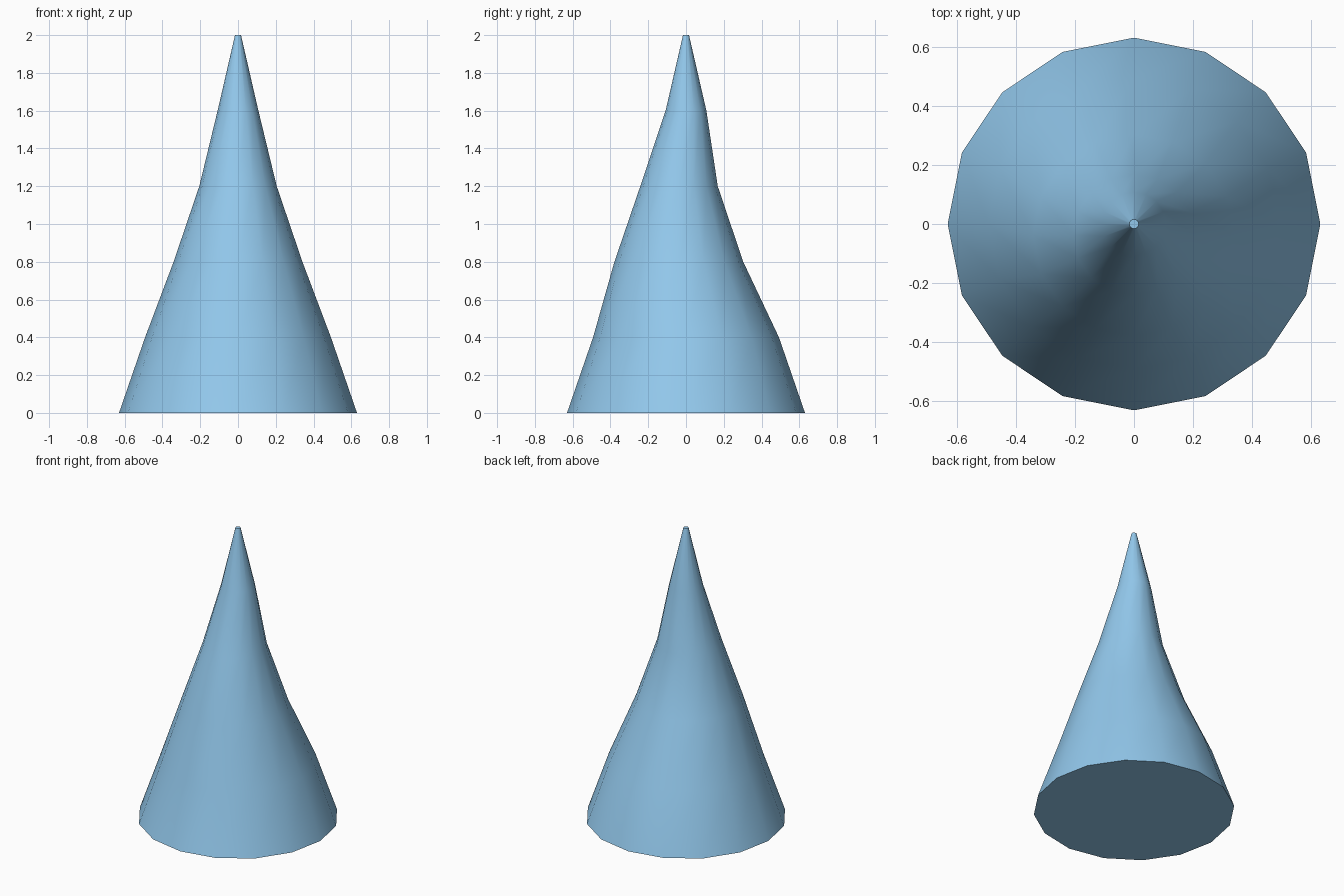
import bpy, bmesh, math

if "Cube" in bpy.data.objects:
    bpy.data.objects.remove(bpy.data.objects["Cube"])

SIDES = 16
# rings of the spike: height, radius, shift along y
RINGS = [(0.0, 0.63, 0.0), (0.4, 0.492, 0.0), (0.8, 0.341, -0.038),
         (1.2, 0.205, -0.037), (1.6, 0.108, 0.0), (2.0, 0.016, 0.0)]


def ring(bm, z, r, dy):
    return [bm.verts.new((r * math.cos(math.tau * i / SIDES),
                          r * math.sin(math.tau * i / SIDES) + dy, z))
            for i in range(SIDES)]


# slightly bent tapering body with flat caps
bm = bmesh.new()
loops = [ring(bm, *row) for row in RINGS]
for low, high in zip(loops, loops[1:]):
    for i in range(SIDES):
        j = (i + 1) % SIDES
        bm.faces.new((low[i], low[j], high[j], high[i]))
bm.faces.new(loops[0][::-1])
bm.faces.new(loops[-1])

mesh = bpy.data.meshes.new("bent_cone")
bm.to_mesh(mesh)
bm.free()
cone = bpy.data.objects.new("bent_cone", mesh)
bpy.context.collection.objects.link(cone)

# smooth sides, sharp cap rims
bpy.context.view_layer.objects.active = cone
cone.select_set(True)
bpy.ops.object.shade_smooth_by_angle(angle=math.radians(40))

# light blue surface
mat = bpy.data.materials.new("light_blue")
mat.diffuse_color = (0.29, 0.58, 0.84, 1)
mat.use_nodes = True
mat.node_tree.nodes["Principled BSDF"].inputs["Base Color"].default_value = mat.diffuse_color
mesh.materials.append(mat)
